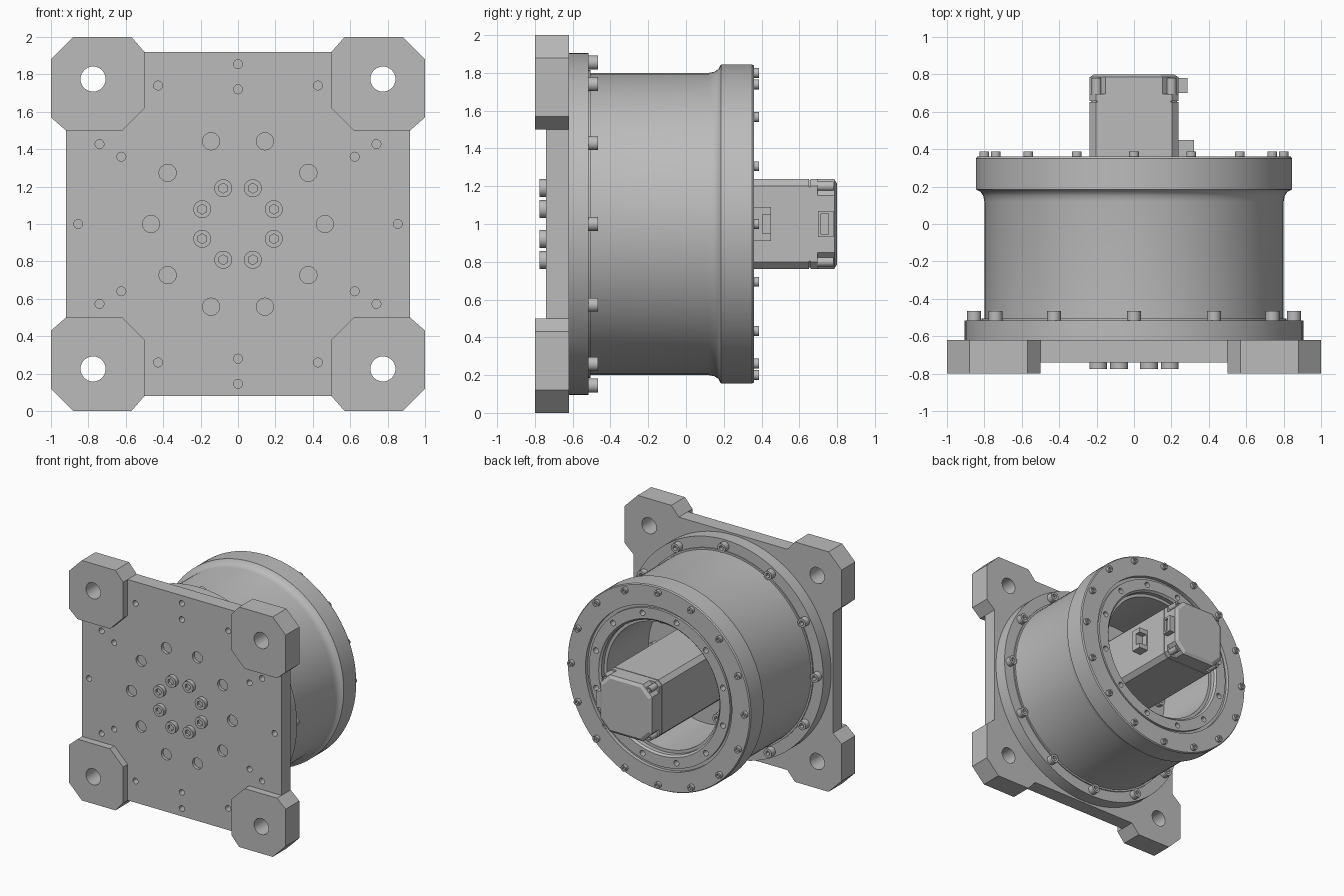
import bpy, bmesh
from math import pi, cos, sin
from mathutils import Matrix, Vector

if "Cube" in bpy.data.objects:
    bpy.data.objects.remove(bpy.data.objects["Cube"], do_unlink=True)

steel = bpy.data.materials.new("grey_steel")
steel.use_nodes = True
GREY = (0.5, 0.5, 0.5, 1)
steel.diffuse_color = GREY
steel.node_tree.nodes["Principled BSDF"].inputs["Base Color"].default_value = GREY
CZ = 1.0  # height of the main axis


def finish(name, bm, smooth=True):
    bmesh.ops.recalc_face_normals(bm, faces=bm.faces[:])
    mesh = bpy.data.meshes.new(name)
    bm.to_mesh(mesh)
    bm.free()
    mesh.materials.append(steel)
    ob = bpy.data.objects.new(name, mesh)
    bpy.context.collection.objects.link(ob)
    if smooth:
        shade(ob)
    return ob


def select(ob):
    bpy.ops.object.select_all(action='DESELECT')
    ob.select_set(True)
    bpy.context.view_layer.objects.active = ob


def shade(ob):
    select(ob)
    bpy.ops.object.shade_smooth_by_angle(angle=0.6)


def add_rod(bm, x, z, r, y0, y1, sides=24):
    m = Matrix.Translation((x, (y0 + y1) / 2, z)) @ Matrix.Rotation(pi / 2, 4, 'X')
    bmesh.ops.create_cone(bm, cap_ends=True, segments=sides, radius1=r, radius2=r,
                          depth=abs(y1 - y0), matrix=m)


def add_box(bm, lo, hi):
    lo, hi = Vector(lo), Vector(hi)
    m = Matrix.Translation((lo + hi) / 2) @ Matrix.Diagonal((*(hi - lo), 1))
    bmesh.ops.create_cube(bm, size=1, matrix=m)


def add_prism(bm, outline, y0, y1, taper=1.0):
    a = [bm.verts.new((x, y0, CZ + z)) for x, z in outline]
    b = [bm.verts.new((x * taper, y1, CZ + z * taper)) for x, z in outline]
    bm.faces.new(a)
    bm.faces.new(b[::-1])
    for i in range(len(a)):
        j = (i + 1) % len(a)
        bm.faces.new((a[i], b[i], b[j], a[j]))


def lathe(name, profile, steps=96):
    bm = bmesh.new()
    vs = [bm.verts.new((r, y, CZ)) for r, y in profile]
    es = [bm.edges.new(p) for p in zip(vs, vs[1:])]
    bmesh.ops.spin(bm, geom=vs + es, cent=(0, 0, CZ), axis=(0, 1, 0),
                   angle=2 * pi, steps=steps)
    bmesh.ops.remove_doubles(bm, verts=bm.verts[:], dist=1e-4)
    return finish(name, bm, False)


def cut(ob, bm):
    cutter = finish("cutter", bm, False)
    cutter.hide_render = True
    mod = ob.modifiers.new("holes", 'BOOLEAN')
    mod.operation, mod.solver, mod.object = 'DIFFERENCE', 'EXACT', cutter
    select(ob)
    bpy.ops.object.modifier_apply(modifier=mod.name)
    bpy.data.objects.remove(cutter, do_unlink=True)
    shade(ob)


def ring(count, r, offset=0.0):
    return [(r * cos(offset + 2 * pi * i / count), CZ + r * sin(offset + 2 * pi * i / count))
            for i in range(count)]


def octagon(h, c):
    k = h - c
    return [(k, h), (h, k), (h, -k), (k, -h), (-k, -h), (-h, -k), (-h, k), (-k, h)]


# Socket-head screw pattern: unit radius, unit height along +y
bm = bmesh.new()
add_rod(bm, 0, 0, 1, 0, 1, 24)
screw = finish("screw_pattern", bm, False)
bm = bmesh.new()
add_rod(bm, 0, 0, 0.55, 0.4, 1.3, 6)
cut(screw, bm)


def screws(name, places, r, y, h, facing=1):
    bm = bmesh.new()
    for x, z in places:
        start = len(bm.verts)
        bm.from_mesh(screw.data)
        bm.verts.ensure_lookup_table()
        m = (Matrix.Translation((x, y, z)) @ Matrix.Rotation(0 if facing > 0 else pi, 4, 'Z')
             @ Matrix.Diagonal((r, h, r, 1)))
        bmesh.ops.transform(bm, matrix=m, verts=bm.verts[start:])
    return finish(name, bm)


# Mounting plate with four thick corner pads
corner = [(0.5, 0.92), (0.57, 1), (0.88, 1), (1, 0.88), (1, 0.57), (0.92, 0.5)]
pad = corner + [(0.62, 0.5), (0.5, 0.62)]
outline = []
for sx, sz in ((1, 1), (1, -1), (-1, -1), (-1, 1)):
    pts = [(x * sx, z * sz) for x, z in corner]
    outline += pts if sx * sz > 0 else pts[::-1]
bm = bmesh.new()
add_prism(bm, outline, -0.74, -0.62)
plate = finish("mounting_plate", bm, False)
hub = [(sx * 0.775, CZ + sz * 0.775) for sx in (-1, 1) for sz in (-1, 1)]
bm = bmesh.new()
for x, z in hub:
    add_rod(bm, x, z, 0.067, -0.9, -0.5, 32)
for x, z in ring(12, 0.855) + ring(6, 0.72, pi / 6):
    add_rod(bm, x, z, 0.024, -0.8, -0.68, 16)
for x, z in ring(10, 0.465):
    add_rod(bm, x, z, 0.046, -0.8, -0.715)
cut(plate, bm)

for sx, side in ((1, "left"), (-1, "right")):
    for sz, level in ((1, "upper"), (-1, "lower")):
        bm = bmesh.new()
        add_prism(bm, [(x * sx, z * sz) for x, z in pad], -0.8, -0.74)
        block = finish(f"{level}_{side}_pad", bm, False)
        bm = bmesh.new()
        add_rod(bm, sx * 0.775, CZ + sz * 0.775, 0.067, -0.9, -0.7, 32)
        cut(block, bm)

# Hollow drum housing with front flange, flared rear rim and recessed bore
housing = lathe("drum_housing", [
    (0, -0.62), (0.905, -0.62), (0.905, -0.515), (0.815, -0.515), (0.815, -0.505),
    (0.8, -0.505), (0.8, 0.12), (0.806, 0.15), (0.82, 0.172), (0.845, 0.185),
    (0.845, 0.35), (0.838, 0.36), (0.675, 0.36), (0.675, 0.33), (0.65, 0.33),
    (0.65, 0.35), (0.56, 0.35), (0.545, 0.335), (0.545, 0.3), (0.52, 0.3),
    (0.52, -0.25), (0, -0.25)])
bm = bmesh.new()
for x, z in ring(12, 0.605, pi / 12):
    add_rod(bm, x, z, 0.023, 0.27, 0.4, 16)
cut(housing, bm)

# Screw rings
screws("flange_screws", ring(12, 0.855), 0.037, -0.515, 0.05)
screws("rim_screws", ring(16, 0.8), 0.026, 0.36, 0.027)
screws("bore_screws", ring(10, 0.455), 0.04, -0.25, 0.045)
screws("hub_screws", ring(8, 0.207, pi / 8), 0.048, -0.74, 0.035, -1)

# Motor: body, seam, end flange and tapered cap
bm = bmesh.new()
add_prism(bm, octagon(0.237, 0.035), -0.25, 0.652)
add_prism(bm, octagon(0.231, 0.035), 0.652, 0.658)
add_prism(bm, octagon(0.237, 0.035), 0.658, 0.695)
finish("motor_body", bm, False)
bm = bmesh.new()
add_prism(bm, octagon(0.237, 0.085), 0.695, 0.785)
add_prism(bm, octagon(0.237, 0.085), 0.785, 0.8, 0.9)
finish("motor_cap", bm, False)
screws("motor_screws", [(sx * 0.2, CZ + sz * 0.2) for sx in (-1, 1) for sz in (-1, 1)],
       0.026, 0.695, 0.085)

# Motor cable sockets on the left side
bm = bmesh.new()
add_box(bm, (0.23, 0.36, CZ - 0.09), (0.32, 0.45, CZ + 0.09))
power = finish("power_socket", bm, False)
bm = bmesh.new()
add_box(bm, (0.25, 0.405, CZ - 0.05), (0.33, 0.5, CZ + 0.05))
cut(power, bm)
bm = bmesh.new()
add_box(bm, (0.23, 0.7, CZ - 0.07), (0.285, 0.78, CZ + 0.07))
signal = finish("signal_socket", bm, False)
bm = bmesh.new()
add_box(bm, (0.265, 0.715, CZ - 0.055), (0.3, 0.755, CZ + 0.055))
cut(signal, bm)

bpy.data.objects.remove(screw, do_unlink=True)
